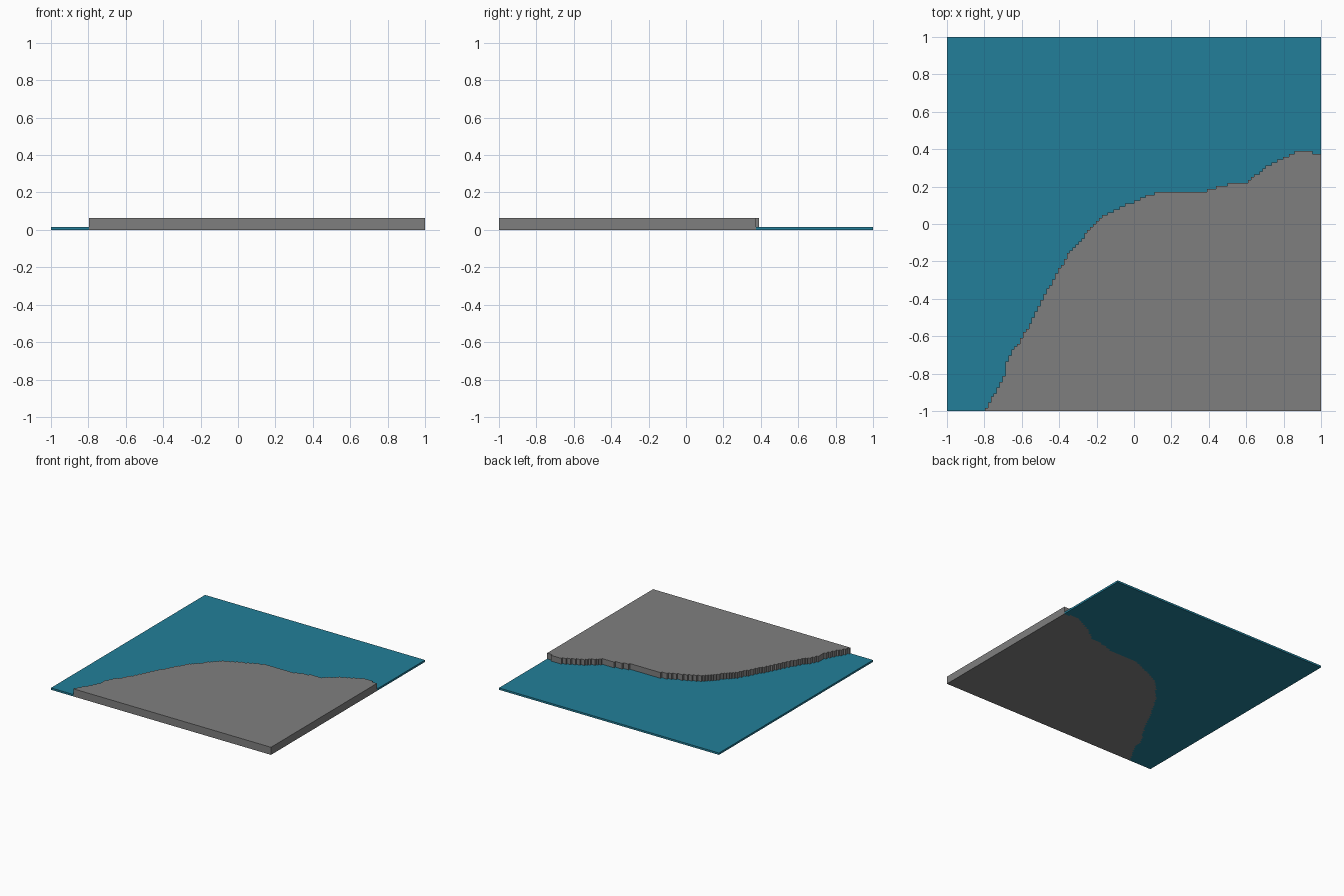
import bpy, bmesh

if "Cube" in bpy.data.objects:
    bpy.data.objects.remove(bpy.data.objects["Cube"])

CELL = 2 / 128          # coastline follows a square grid
WATER_TOP = CELL
LAND_TOP = 4 * CELL

# Coastline control points (x, y), left to right
COAST = [(-0.80, -1.0), (-0.76, -0.93), (-0.70, -0.83), (-0.68, -0.74),
         (-0.66, -0.69), (-0.60, -0.61), (-0.53, -0.48), (-0.49, -0.40),
         (-0.42, -0.28), (-0.36, -0.17), (-0.29, -0.09), (-0.21, 0.0),
         (-0.14, 0.06), (-0.02, 0.11), (0.06, 0.15), (0.14, 0.172),
         (0.38, 0.175), (0.46, 0.205), (0.60, 0.225), (0.70, 0.30),
         (0.80, 0.35), (0.88, 0.39), (0.94, 0.392), (0.96, 0.38), (1.0, 0.38)]


def coast_y(x):
    for (x0, y0), (x1, y1) in zip(COAST, COAST[1:]):
        if x0 <= x <= x1:
            return y0 + (y1 - y0) * (x - x0) / (x1 - x0)
    return -1.0


def stepped_coast():
    """Staircase outline, one column per grid cell, left to right."""
    pts = [(-1 + 13 * CELL, -1.0)]
    for i in range(13, 128):
        x = -1 + i * CELL
        y = round(coast_y(x + CELL / 2) / CELL) * CELL
        if abs(y - pts[-1][1]) > 1e-6:
            if pts[-1][0] != x:
                pts.append((x, pts[-1][1]))
            pts.append((x, y))
    pts.append((1.0, pts[-1][1]))
    return pts


def material(name, rgb):
    m = bpy.data.materials.new(name)
    m.diffuse_color = (*rgb, 1)
    m.use_nodes = True
    m.node_tree.nodes["Principled BSDF"].inputs["Base Color"].default_value = m.diffuse_color
    return m


def slab(name, outline, height, mat):
    """Extrude a flat outline from z = 0 up to height."""
    bm = bmesh.new()
    base = bm.faces.new([bm.verts.new((x, y, 0)) for x, y in outline])
    ext = bmesh.ops.extrude_face_region(bm, geom=[base], use_keep_orig=True)
    top = [v for v in ext["geom"] if isinstance(v, bmesh.types.BMVert)]
    bmesh.ops.translate(bm, verts=top, vec=(0, 0, height))
    bmesh.ops.recalc_face_normals(bm, faces=bm.faces)
    me = bpy.data.meshes.new(name)
    bm.to_mesh(me)
    bm.free()
    me.materials.append(mat)
    bpy.context.collection.objects.link(bpy.data.objects.new(name, me))


coast = stepped_coast()
# Raised land in the front right
slab("land", coast + [(1, -1)], LAND_TOP, material("land grey", (0.212, 0.212, 0.212)))
# Thin water sheet filling the rest of the square
slab("water", coast + [(1, 1), (-1, 1), (-1, -1)], WATER_TOP,
     material("water teal", (0.016, 0.212, 0.319)))
